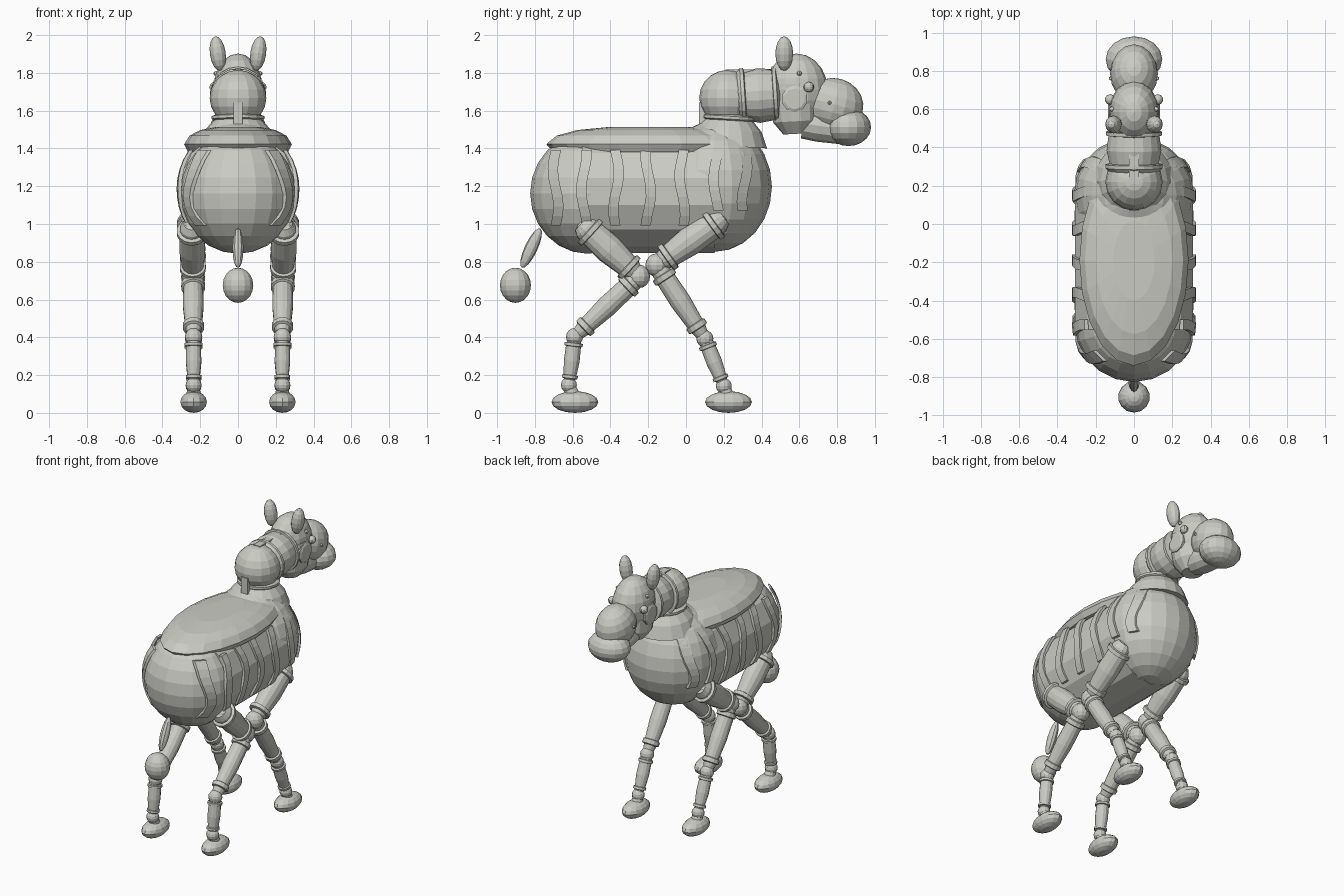
import bpy, bmesh, math
from mathutils import Vector, Matrix

if "Cube" in bpy.data.objects:
    bpy.data.objects.remove(bpy.data.objects["Cube"])

grey = bpy.data.materials.new("stone grey")
grey.diffuse_color = (0.6, 0.6, 0.56, 1)
grey.use_nodes = True
grey.node_tree.nodes["Principled BSDF"].inputs["Base Color"].default_value = grey.diffuse_color


def finish(name, bm):
    mesh = bpy.data.meshes.new(name)
    bmesh.ops.recalc_face_normals(bm, faces=bm.faces)
    bm.to_mesh(mesh)
    bm.free()
    mesh.materials.append(grey)
    ob = bpy.data.objects.new(name, mesh)
    bpy.context.collection.objects.link(ob)
    return ob


def ball(name, loc, size, seg=16, rings=10, rot=(0, 0, 0)):
    """Faceted ellipsoid; rot in degrees."""
    bm = bmesh.new()
    bmesh.ops.create_uvsphere(bm, u_segments=seg, v_segments=rings, radius=1)
    r = [math.radians(a) for a in rot]
    turn = Matrix.Rotation(r[2], 4, 'Z') @ Matrix.Rotation(r[1], 4, 'Y') @ Matrix.Rotation(r[0], 4, 'X')
    bm.transform(Matrix.Translation(loc) @ turn @ Matrix.Diagonal((*size, 1)))
    return finish(name, bm)


def turned(name, a, b, profile, seg=14, squash=(1, 1)):
    """Lathe along a-b; profile holds (fraction along, radius)."""
    a, b = Vector(a), Vector(b)
    axis = b - a
    q = axis.to_track_quat('Z', 'X').to_matrix().to_4x4()
    bm = bmesh.new()
    rows = []
    for t, r in profile:
        rows.append([bm.verts.new((r * squash[0] * math.cos(2 * math.pi * i / seg),
                                   r * squash[1] * math.sin(2 * math.pi * i / seg),
                                   t * axis.length)) for i in range(seg)])
    for lo, hi in zip(rows, rows[1:]):
        for i in range(seg):
            j = (i + 1) % seg
            bm.faces.new((lo[i], lo[j], hi[j], hi[i]))
    bm.faces.new(rows[0][::-1])
    bm.faces.new(rows[-1])
    bm.transform(Matrix.Translation(a) @ q)
    return finish(name, bm)


def box(name, loc, size):
    bm = bmesh.new()
    bmesh.ops.create_cube(bm, size=1)
    bm.transform(Matrix.Translation(loc) @ Matrix.Diagonal((*size, 1)))
    return finish(name, bm)


# Trunk: hindquarters, barrel and chest
ball("hindquarters", (0, -0.52, 1.17), (0.31, 0.305, 0.32), 20, 12)
ball("chest", (0, 0.15, 1.205), (0.315, 0.305, 0.345), 20, 12)
bm = bmesh.new()
bmesh.ops.create_cone(bm, cap_ends=True, segments=14, radius1=1, radius2=1, depth=1)
bm.transform(Matrix.Translation((0, -0.2, 1.18)) @ Matrix.Diagonal((0.315, 0.7, 0.325, 1))
             @ Matrix.Rotation(math.pi / 2, 4, 'X'))
finish("barrel", bm)

# Saddle pad: rimmed flat dome
bm = bmesh.new()
rows = []
for z, s in ((1.39, 0.93), (1.43, 1.0), (1.475, 0.9), (1.505, 0.7), (1.522, 0.38)):
    rows.append([bm.verts.new((0.285 * s * math.cos(t), -0.19 + 0.55 * s * math.sin(t), z))
                 for t in (2 * math.pi * i / 20 for i in range(20))])
for lo, hi in zip(rows, rows[1:]):
    for i in range(20):
        j = (i + 1) % 20
        bm.faces.new((lo[i], lo[j], hi[j], hi[i]))
bm.faces.new(rows[0][::-1])
bm.faces.new(rows[-1])
finish("saddle_pad", bm)


# Raised ribs that follow the side of the trunk
def half_width(y, z):
    dy = max(0, y - 0.15, -0.52 - y) / 0.31
    return 0.325 * math.sqrt(max(0.05, 1 - dy * dy - ((z - 1.19) / 0.35) ** 2))


for n, y0 in enumerate((-0.69, -0.54, -0.37, -0.2, -0.02, 0.16, 0.31)):
    z0, z1 = (1.0, 1.4) if n < 5 else (1.08, 1.5 - 0.05 * (n - 5))
    for side in (-1, 1):
        bm = bmesh.new()
        rows = []
        for k in range(9):
            z = z0 + (z1 - z0) * k / 8
            yc = y0 + 0.015 * math.sin(k * 0.8 + n * 1.7)
            row = []
            for d, inset in ((-0.027, 0.02), (-0.027, 0), (0.027, 0), (0.027, 0.02)):
                row.append(bm.verts.new((side * (half_width(yc + d, z) - inset), yc + d, z)))
            rows.append(row)
        for lo, hi in zip(rows, rows[1:]):
            for i in range(4):
                j = (i + 1) % 4
                bm.faces.new((lo[i], lo[j], hi[j], hi[i]))
        bm.faces.new(rows[0])
        bm.faces.new(rows[-1])
        finish("trunk_rib", bm)

# Neck
turned("neck_base", (0, 0.22, 1.42), (0, 0.23, 1.59),
       [(0, 0.21), (0.5, 0.175), (0.8, 0.13), (0.84, 0.14), (0.93, 0.14), (1, 0.11)], 16)
ball("neck_ball", (0, 0.22, 1.675), (0.15, 0.15, 0.148), 16, 10)
turned("neck_tube", (0, 0.27, 1.68), (0, 0.5, 1.695),
       [(0, 0.13), (0.1, 0.15), (0.18, 0.15), (0.2, 0.13), (0.5, 0.145), (0.83, 0.135),
        (0.84, 0.148), (0.92, 0.148), (0.95, 0.12), (1, 0.1)], 18, (1, 1))
box("mane_strip", (0, 0.34, 1.81), (0.05, 0.26, 0.03))
box("mane_tab", (0, 0.11, 1.59), (0.05, 0.08, 0.12))

# Head
ball("skull", (0, 0.585, 1.72), (0.13, 0.165, 0.19), 16, 10)
turned("jaw", (0, 0.57, 1.75), (0, 0.585, 1.485),
       [(0, 0.13), (0.4, 0.13), (0.75, 0.12), (1, 0.07)], 14)
ball("muzzle", (0, 0.785, 1.64), (0.125, 0.155, 0.14), 16, 10, (-15, 0, 0))
turned("lower_jaw", (0, 0.62, 1.54), (0, 0.82, 1.51), [(0, 0.08), (0.4, 0.085), (1, 0.08)], 12)
ball("nose", (0, 0.86, 1.52), (0.148, 0.12, 0.1), 16, 10)
for s in (-1, 1):
    ball("ear", (s * 0.107, 0.52, 1.91), (0.042, 0.047, 0.092), 12, 8, (0, s * 8, 0))
    ball("eye", (s * 0.125, 0.65, 1.732), (0.027, 0.028, 0.027), 10, 8)
    ball("brow", (s * 0.115, 0.60, 1.805), (0.015, 0.013, 0.013), 8, 6)
    ball("nostril", (s * 0.122, 0.76, 1.65), (0.01, 0.01, 0.01), 8, 6)
    turned("cheek_disc", (s * 0.1, 0.575, 1.67), (s * 0.135, 0.575, 1.67),
           [(0, 0.07), (0.8, 0.07), (1, 0.055)], 10)

# Tail
ball("tail_stem", (0, -0.82, 0.88), (0.03, 0.034, 0.115), 10, 8, (-25, 0, 0))
ball("tail_tuft", (0, -0.903, 0.683), (0.083, 0.082, 0.093), 14, 10)

# Legs: ringed segments joined by balls, listed as (y, z) joints
SEGMENT = [(0, 0.6), (0.08, 0.88), (0.12, 0.9), (0.13, 1.15), (0.19, 1.15), (0.2, 0.95), (0.5, 1.0),
           (0.79, 0.82), (0.8, 1.0), (0.86, 1.0), (0.87, 0.75), (1, 0.5)]
LEGS = {
    "front": [(0.20, 1.045), (-0.155, 0.79), (0.10, 0.40), (0.20, 0.15), (0.225, 0.065)],
    "rear": [(-0.555, 1.01), (-0.25, 0.73), (-0.59, 0.41), (-0.62, 0.155), (-0.588, 0.065)],
}
for label, pts in LEGS.items():
    for s in (-1, 1):
        p = [Vector((s * x, y, z)) for x, (y, z) in zip((0.245, 0.238, 0.235, 0.235, 0.235), pts)]
        for part, i, r in (("thigh", 0, 0.07), ("shank", 1, 0.056), ("pastern", 2, 0.042)):
            turned(label + "_" + part, p[i], p[i + 1], [(t, r * k) for t, k in SEGMENT],
                   14, (1.1 if i == 0 else 1, 1))
        ball(label + "_hip_ball", p[0] + (p[1] - p[0]) * 0.1, (0.06, 0.055, 0.05), 12, 8)
        ball(label + "_knee", p[1], (0.06, 0.06, 0.062), 12, 8)
        ball(label + "_hock", p[2], (0.046, 0.045, 0.046), 12, 8)
        ball(label + "_ankle", p[3], (0.042, 0.042, 0.042), 12, 8)
        ball(label + "_foot", p[4], (0.072, 0.124, 0.0575), 14, 8)
        turned(label + "_foot_collar", p[3], p[4], [(0, 0.03), (1, 0.045)], 12)

# Settle the feet exactly on the ground
low = min(v.co.z for o in bpy.data.objects for v in o.data.vertices)
for o in bpy.data.objects:
    o.location.z -= low
